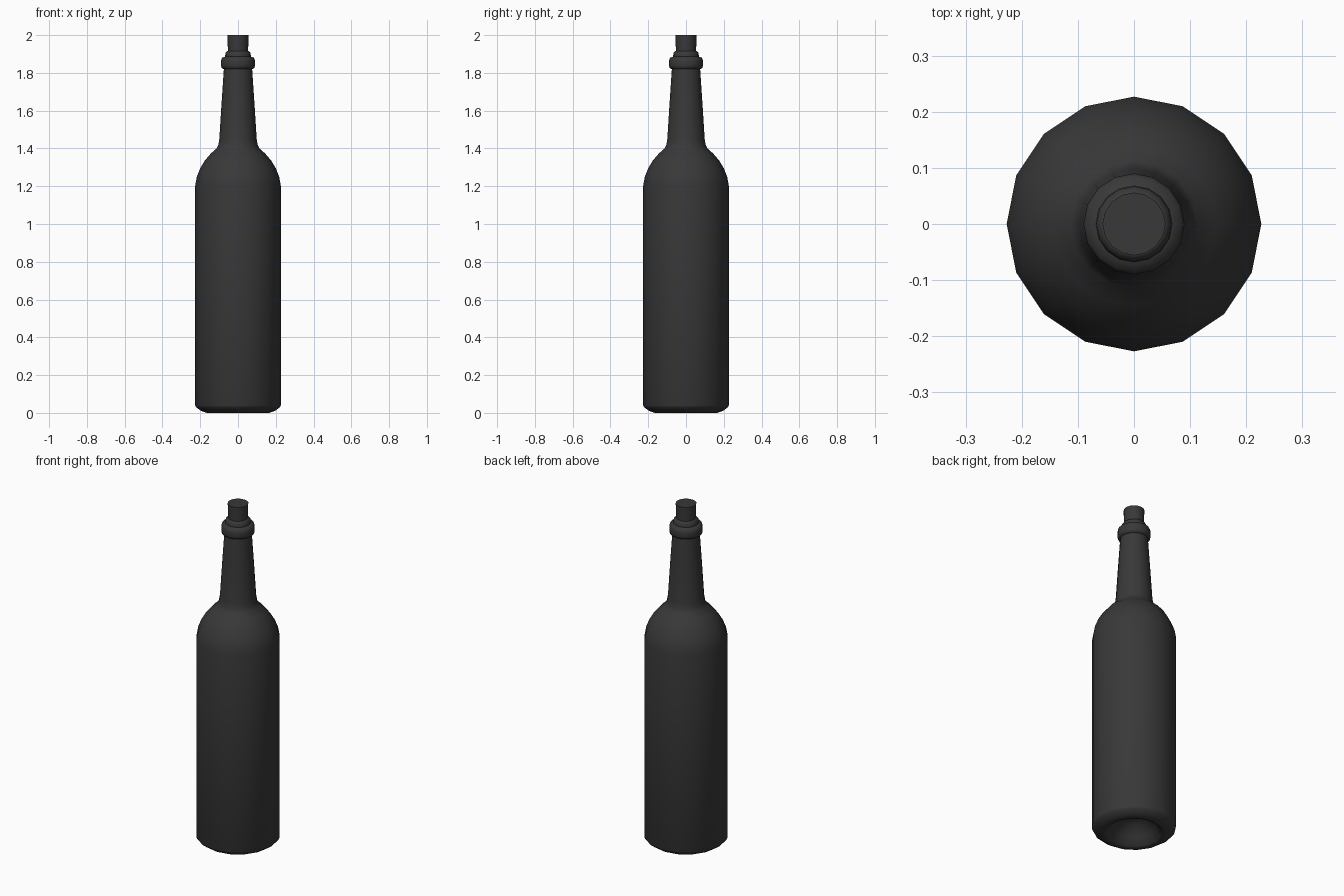
import bpy, bmesh, math

cube = bpy.data.objects.get("Cube")
if cube:
    bpy.data.objects.remove(cube)

SIDES = 16


def material(name, color):
    mat = bpy.data.materials.new(name)
    mat.use_nodes = True
    mat.diffuse_color = color
    bsdf = mat.node_tree.nodes["Principled BSDF"]
    bsdf.inputs["Base Color"].default_value = color
    bsdf.inputs["Roughness"].default_value = 0.5
    return mat


def lathe(name, profile, mat, sharp_angle):
    """Turn (radius, height) points around z; a zero radius closes the end."""
    bm = bmesh.new()
    rings = []
    for r, z in profile:
        count = SIDES if r > 0 else 1
        rings.append([bm.verts.new((r * math.cos(math.tau * i / SIDES),
                                    r * math.sin(math.tau * i / SIDES), z))
                      for i in range(count)])
    for low, high in zip(rings, rings[1:]):
        for i in range(SIDES):
            j = (i + 1) % SIDES
            corners = [low[i % len(low)], low[j % len(low)],
                       high[j % len(high)], high[i % len(high)]]
            bm.faces.new(list(dict.fromkeys(corners)))
    bmesh.ops.recalc_face_normals(bm, faces=bm.faces)
    mesh = bpy.data.meshes.new(name)
    bm.to_mesh(mesh)
    bm.free()
    mesh.materials.append(mat)
    obj = bpy.data.objects.new(name, mesh)
    bpy.context.collection.objects.link(obj)
    bpy.ops.object.select_all(action="DESELECT")
    obj.select_set(True)
    bpy.context.view_layer.objects.active = obj
    bpy.ops.object.shade_smooth_by_angle(angle=math.radians(sharp_angle))
    return obj


dark = material("dark charcoal", (0.04, 0.04, 0.04, 1))

# Hollow punt, rounded base and straight body
base = [(0, 0.11), (0.07, 0.095), (0.12, 0.045), (0.15, 0.006), (0.165, 0),
        (0.195, 0.01), (0.222, 0.03), (0.227, 0.04)]
# Domed shoulder and tapering neck
shoulder = [(0.227, 1.2), (0.218, 1.25), (0.2, 1.295), (0.176, 1.335),
            (0.145, 1.372), (0.113, 1.4), (0.104, 1.42), (0.099, 1.45)]
neck = [(0.087, 1.64), (0.075, 1.82)]
# Rounded collar and stepped lip
collar = [(0.086, 1.825), (0.09, 1.838), (0.09, 1.865), (0.085, 1.88),
          (0.068, 1.886)]
lip = [(0.067, 1.905), (0.061, 1.912), (0.057, 1.916), (0.05, 1.916), (0.05, 1.87)]

lathe("bottle", base + shoulder + neck + collar + lip, dark, 60)
lathe("cork", [(0, 1.86), (0.052, 1.86), (0.056, 2.0), (0, 2.0)], dark, 40)
